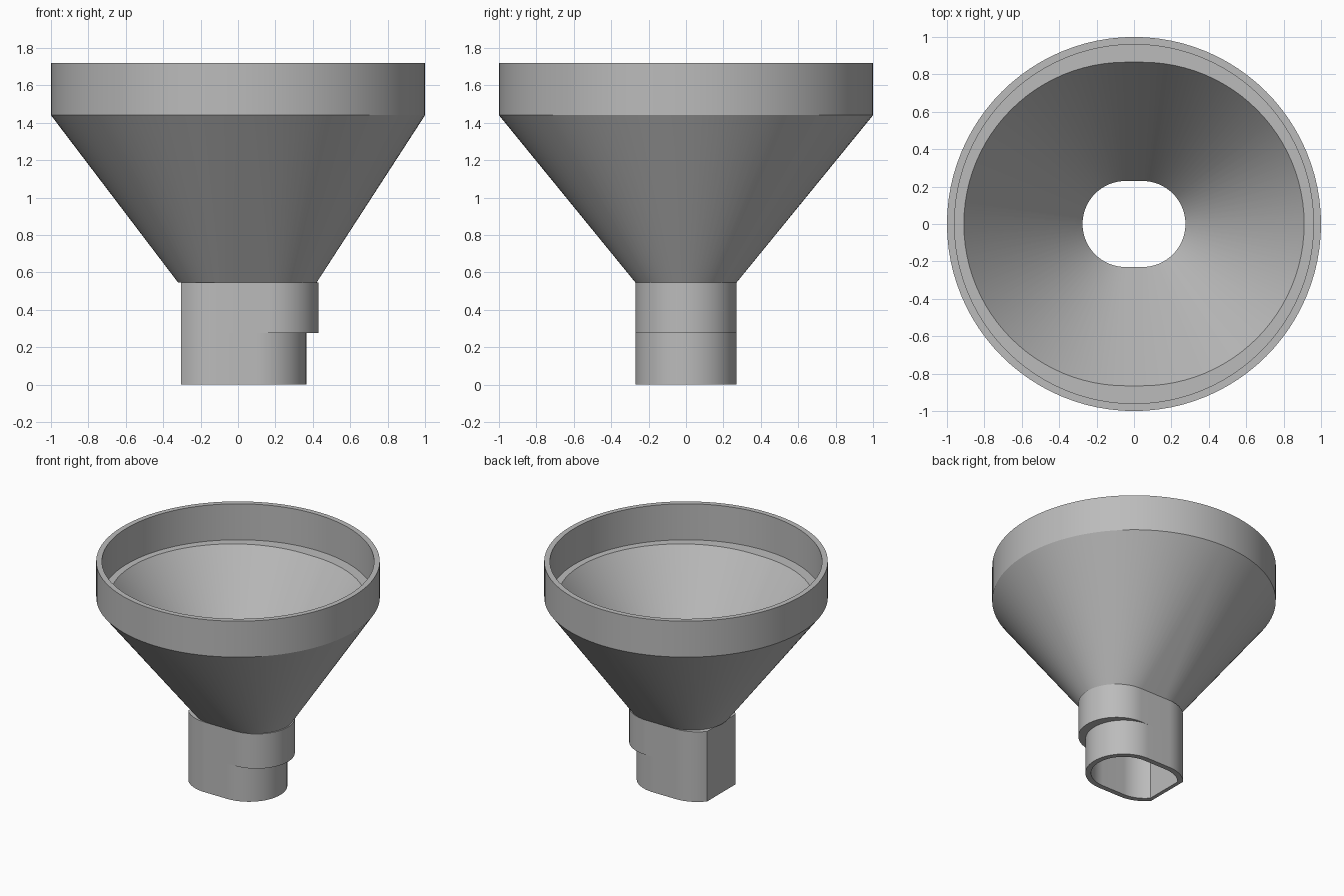
import bpy, bmesh, math

cube = bpy.data.objects.get("Cube")
if cube:
    bpy.data.objects.remove(cube)

grey = bpy.data.materials.new("plain_grey")
grey.use_nodes = True
colour = (0.5, 0.5, 0.5, 1)
grey.diffuse_color = colour
grey.node_tree.nodes["Principled BSDF"].inputs["Base Color"].default_value = colour

STEPS = 24


def arc(cx, r, start, end):
    """Points on a circle arc, angles in radians."""
    angles = [start + (end - start) * i / STEPS for i in range(STEPS + 1)]
    return [(cx + r * math.cos(a), r * math.sin(a)) for a in angles]


def section(z, r, left=0.0, right=0.0, cut=None):
    """Slot-shaped ring with end centres left and right, optionally cut flat at x = cut."""
    gap = math.acos((left - cut) / r) if cut is not None else 0.0
    q = math.pi / 2
    pts = arc(right, r, -q, 0) + arc(right, r, 0, q)
    pts += arc(left, r, q, 2 * q - gap) + arc(left, r, 2 * q + gap, 3 * q)
    return [(x, y, z) for x, y in pts]


def loft_loop(name, sections):
    """Skin the sections in order and join the last to the first."""
    bm = bmesh.new()
    rings = [[bm.verts.new(p) for p in s] for s in sections]
    for a, b in zip(rings, rings[1:] + rings[:1]):
        n = len(a)
        for i in range(n):
            j = (i + 1) % n
            bm.faces.new((a[i], a[j], b[j], b[i]))
    bmesh.ops.remove_doubles(bm, verts=bm.verts, dist=0.0002)
    bmesh.ops.recalc_face_normals(bm, faces=bm.faces)
    mesh = bpy.data.meshes.new(name)
    bm.to_mesh(mesh)
    bm.free()
    mesh.materials.append(grey)
    obj = bpy.data.objects.new(name, mesh)
    bpy.context.collection.objects.link(obj)
    bpy.ops.object.select_all(action='DESELECT')
    obj.select_set(True)
    bpy.context.view_layer.objects.active = obj
    bpy.ops.object.shade_smooth_by_angle(angle=math.radians(25))
    return obj


NECK, RIM, TOP = 0.545, 1.44, 1.72

# Cone with collar: outside upwards, over the rim, ledge, then down the inside
loft_loop("funnel_cone", [
    section(NECK, 0.27, -0.05, 0.15),
    section(RIM, 1.0),
    section(TOP, 1.0),
    section(TOP, 0.96),
    section(RIM, 0.96),
    section(RIM, 0.865, -0.045, 0.045),
    section(NECK, 0.23, -0.045, 0.045),
])

# Spout with one flat end and a stepped round end
STEP = 0.275
loft_loop("spout", [
    section(0, 0.27, -0.10, 0.095, -0.305),
    section(STEP, 0.27, -0.10, 0.095, -0.305),
    section(STEP, 0.27, -0.10, 0.16, -0.305),
    section(NECK, 0.27, -0.10, 0.16, -0.305),
    section(NECK, 0.23, -0.10, 0.095, -0.276),
    section(0, 0.23, -0.10, 0.095, -0.276),
])
